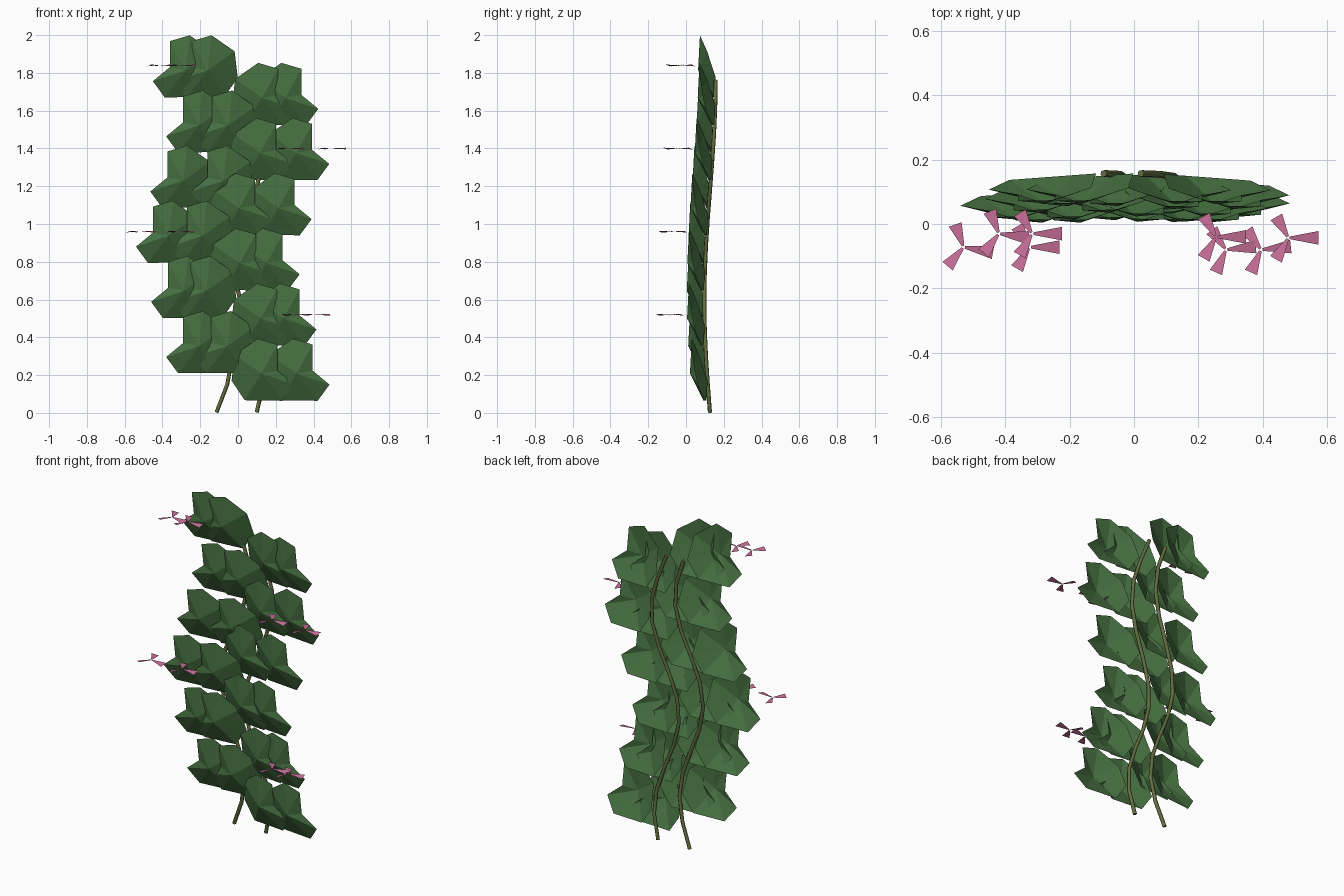
import bpy, math
from mathutils import Vector, Matrix

if "Cube" in bpy.data.objects:
    bpy.data.objects.remove(bpy.data.objects["Cube"])


def material(name, rgb):
    m = bpy.data.materials.new(name)
    m.diffuse_color = (*rgb, 1)
    m.use_nodes = True
    m.node_tree.nodes["Principled BSDF"].inputs["Base Color"].default_value = m.diffuse_color
    return m


GREEN = material("leaf_green", (0.065, 0.17, 0.055))
BARK = material("stem_olive", (0.12, 0.15, 0.05))
PINK = material("petal_pink", (0.58, 0.16, 0.32))


def mesh_object(name, verts, faces, mat):
    me = bpy.data.meshes.new(name)
    me.from_pydata(verts, [], faces)
    me.materials.append(mat)
    ob = bpy.data.objects.new(name, me)
    bpy.context.collection.objects.link(ob)
    return ob


# Two swaying stems: (mean x, height of first sway peak)
STEMS = {"left": (-0.11, 0.31), "right": (0.055, 0.19)}


def stem_point(side, z):
    mean, peak = STEMS[side]
    x = mean + 0.08 * math.cos(2 * math.pi * (z - peak) / 1.19)
    y = 0.127 - 0.03 * math.sin(2 * math.pi * z / 2.36)
    return Vector((x, y, z))


for side in STEMS:
    cu = bpy.data.curves.new(side + "_stem", 'CURVE')
    cu.dimensions = '3D'
    cu.bevel_depth = 0.011
    cu.bevel_resolution = 1
    cu.use_fill_caps = True
    n = 13
    sp = cu.splines.new('POLY')
    sp.points.add(n - 1)
    for k in range(n):
        sp.points[k].co = (*stem_point(side, 0.003 + 1.757 * k / (n - 1)), 1)
    cu.materials.append(BARK)
    ob = bpy.data.objects.new(side + "_stem", cu)
    bpy.context.collection.objects.link(ob)

# Leaf outline: (outward, depth, height) from the stem, closed around a bulged centre
LEAF = [(0.35, -0.05, 0), (0.26, -0.065, 0.074), (0.26, -0.085, 0.212),
        (0.155, -0.083, 0.243), (0.033, -0.045, 0.158), (0.017, 0, 0.02),
        (0.086, -0.005, -0.083), (0.287, -0.02, -0.086)]
CENTRE = (0.175, -0.093, 0.058)


def leaf(name, base, s):
    pts = [base + Vector((s * u, d, h)) for u, d, h in LEAF + [CENTRE]]
    n = len(LEAF)
    faces = [(k, (k + 1) % n, n) if s < 0 else ((k + 1) % n, k, n) for k in range(n)]
    mesh_object(name, pts, faces, GREEN)


# Leaves alternate sides up the vine, one from each stem at every level
for i in range(12):
    s = 1 if i % 2 == 0 else -1
    for side in STEMS:
        z = 0.15 + 0.146 * i
        base = stem_point(side, z + 0.02)
        base.z = z
        leaf(f"leaf_{i}_{side}", base, s)

# Three-petal flowers: x, y, z, turn in degrees
FLOWERS = [(-0.42, -0.03, 1.84, -8), (-0.317, -0.03, 1.84, 0),
           (0.48, -0.043, 1.40, 0), (0.255, -0.04, 1.40, 0),
           (-0.53, -0.072, 0.96, -10), (-0.325, -0.072, 0.96, 0),
           (0.395, -0.08, 0.52, 6), (0.286, -0.08, 0.52, 6)]
PETALS = [(0, 0.093), (120, 0.075), (240, 0.077)]

for i, (x, y, z, turn) in enumerate(FLOWERS):
    verts, faces = [], []
    for ang, length in PETALS:
        rot = Matrix.Rotation(math.radians(ang + turn), 3, 'Z')
        b = len(verts)
        for p in [(0.004, -0.004, 0), (length, -0.021, -0.005),
                  (length, 0.021, 0.004), (0.004, 0.004, 0)]:
            verts.append(rot @ Vector(p) + Vector((x, y, z)))
        faces.append((b, b + 1, b + 2, b + 3))
    mesh_object(f"flower_{i}", verts, faces, PINK)
